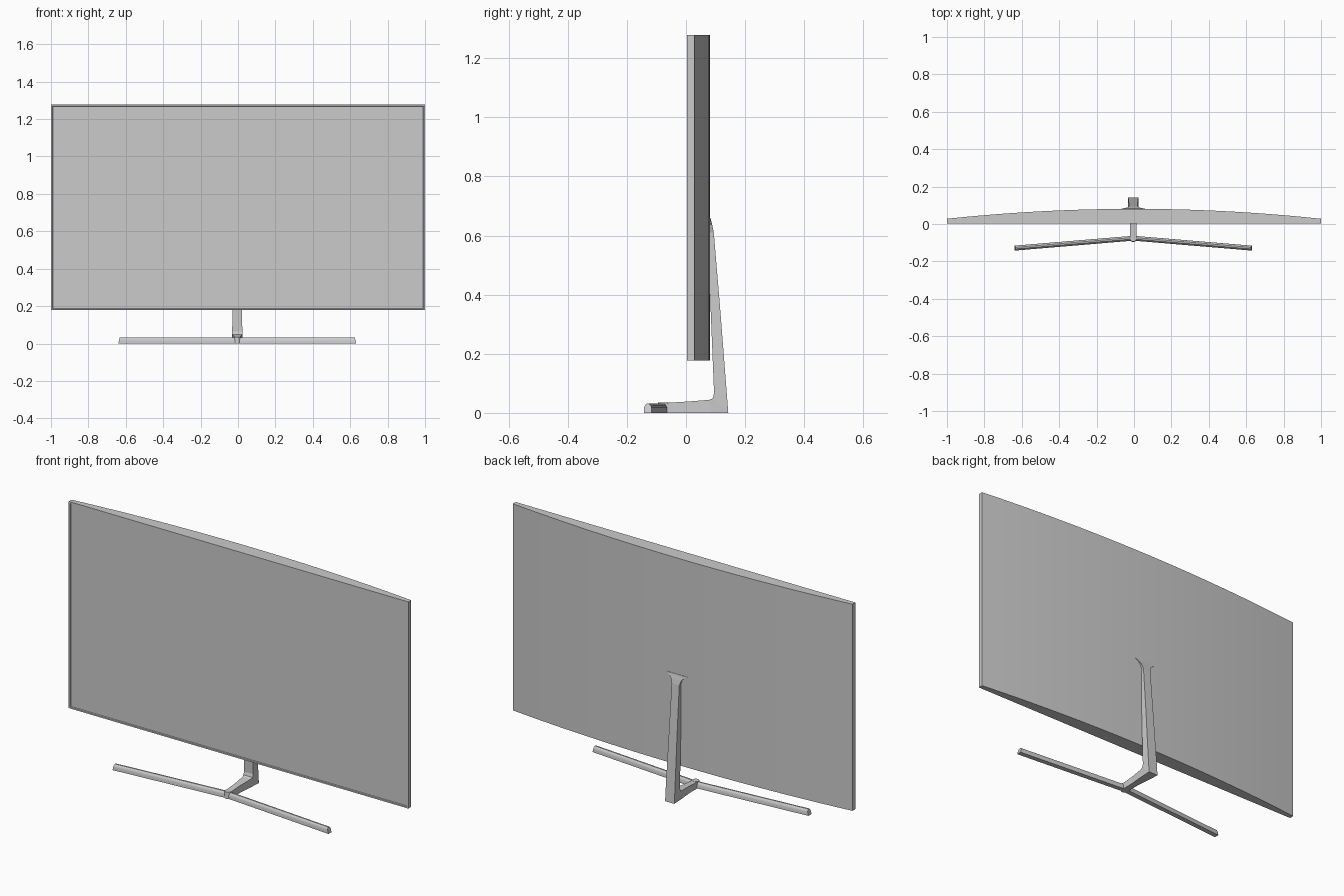
import bpy, bmesh, math
from mathutils import Matrix, Vector

cube = bpy.data.objects.get("Cube")
if cube:
    bpy.data.objects.remove(cube, do_unlink=True)

grey = bpy.data.materials.new("light_grey")
grey.use_nodes = True
colour = (0.6, 0.6, 0.6, 1)
grey.diffuse_color = colour
grey.node_tree.nodes["Principled BSDF"].inputs["Base Color"].default_value = colour

MID = -0.004  # stand centre line


def finish(bm, name, angle=None):
    bmesh.ops.recalc_face_normals(bm, faces=bm.faces)
    mesh = bpy.data.meshes.new(name)
    bm.to_mesh(mesh)
    bm.free()
    mesh.materials.append(grey)
    obj = bpy.data.objects.new(name, mesh)
    bpy.context.collection.objects.link(obj)
    if angle:
        bpy.ops.object.select_all(action="DESELECT")
        obj.select_set(True)
        bpy.context.view_layer.objects.active = obj
        bpy.ops.object.shade_smooth_by_angle(angle=math.radians(angle))
    return obj


def loft(bm, rings):
    """Join equal rings of points into a closed, capped skin."""
    loops = [[bm.verts.new(p) for p in ring] for ring in rings]
    for a, b in zip(loops, loops[1:]):
        for i in range(len(a)):
            j = (i + 1) % len(a)
            bm.faces.new((a[i], a[j], b[j], b[i]))
    bm.faces.new(loops[0])
    bm.faces.new(loops[-1])


# Display: flat front, gently bowed back, recessed panel inside a thin bezel
FRONT, EDGE, BACK, LOW, HIGH, STEPS = 0.004, 0.028, 0.081, 0.178, 1.278, 24
plan = [(-1, FRONT), (1, FRONT)]
for i in range(STEPS + 1):
    x = 1 - 2 * i / STEPS
    plan.append((x, EDGE + (BACK - EDGE) * (1 - x * x)))
bm = bmesh.new()
loft(bm, [[(x, y, z) for x, y in plan] for z in (LOW, HIGH)])
bmesh.ops.recalc_face_normals(bm, faces=bm.faces)
panel = [f for f in bm.faces if f.normal.y < -0.9]
bmesh.ops.inset_region(bm, faces=panel, thickness=0.011)
bmesh.ops.inset_region(bm, faces=panel, thickness=0.003, depth=-0.004)
finish(bm, "display", 20)

# Stand neck: foot and leaning column, as (outer y, z), (inner y, z), half width
sections = [
    ((-0.08, 0), (-0.08, 0.033), 0.016),
    ((0.0, 0), (0.0, 0.038), 0.017),
    ((0.085, 0), (0.078, 0.044), 0.024),
    ((0.143, 0), (0.09, 0.049), 0.027),
    ((0.138, 0.065), (0.095, 0.065), 0.027),
    ((0.115, 0.36), (0.083, 0.36), 0.024),
    ((0.094, 0.61), (0.077, 0.61), 0.022),
    ((0.089, 0.635), (0.076, 0.635), 0.03),
    ((0.085, 0.65), (0.075, 0.65), 0.045),
    ((0.083, 0.66), (0.074, 0.66), 0.063),
]
bm = bmesh.new()
loft(bm, [[(MID - w, *o), (MID + w, *o), (MID + w, *i), (MID - w, *i)]
          for o, i, w in sections])
finish(bm, "stand_neck")

# Feet: two swept bars with rounded tops and slanted ends
bar = [(-0.013, 0), (0.013, 0), (0.013, 0.018), (0.009, 0.027),
       (0.004, 0.031), (-0.004, 0.031), (-0.009, 0.027), (-0.013, 0.018)]
for side, name in ((1, "left_foot"), (-1, "right_foot")):
    bm = bmesh.new()
    rings = []
    for x, y, slant in ((0, -0.076, 0), (0.636, -0.129, 0.25)):
        rings.append([(MID + side * (x - slant * z), y + off, z) for off, z in bar])
    loft(bm, rings)
    finish(bm, name, 30)

# Hub where the feet meet the neck
bm = bmesh.new()
bmesh.ops.create_cone(bm, cap_ends=True, segments=20, radius1=0.019,
                      radius2=0.017, depth=0.035,
                      matrix=Matrix.Translation(Vector((MID, -0.077, 0.0175))))
finish(bm, "foot_hub", 30)
